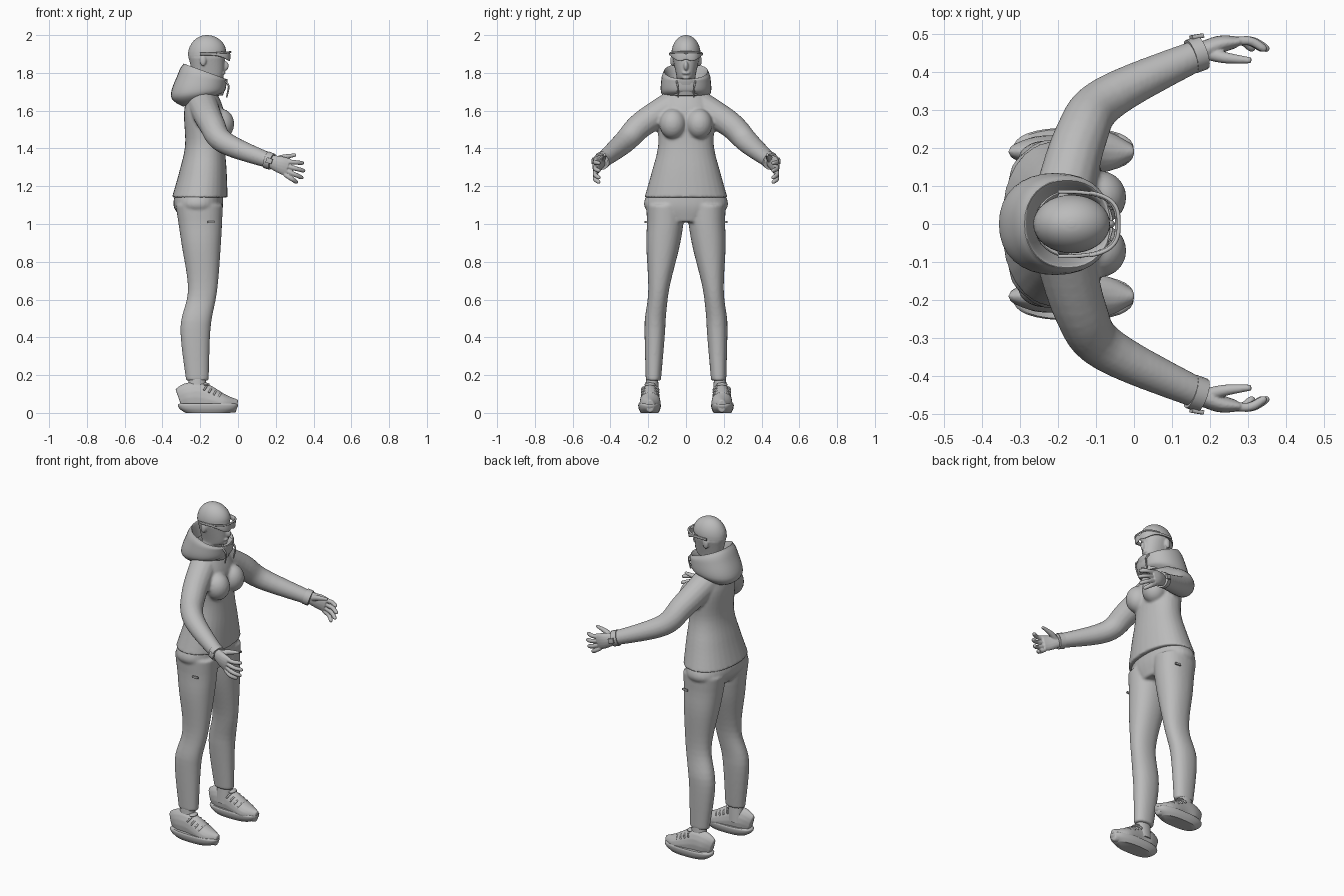
import bpy, bmesh, math
from mathutils import Vector, Matrix

cube = bpy.data.objects.get("Cube")
if cube:
    bpy.data.objects.remove(cube)

grey = bpy.data.materials.new("plain_grey")
grey.use_nodes = True
colour = (0.5, 0.5, 0.5, 1)
grey.diffuse_color = colour
grey.node_tree.nodes["Principled BSDF"].inputs["Base Color"].default_value = colour


def spline(rows, steps=6):
    """Catmull-Rom through rows of numbers."""
    result = []
    last = len(rows) - 1
    for i in range(last):
        before, start, end, after = (rows[max(i - 1, 0)], rows[i], rows[i + 1], rows[min(i + 2, last)])
        for k in range(steps):
            t = k / steps
            result.append([q + t / 2 * (r - p + t * (2*p - 5*q + 4*r - s + t * (3*q - p - 3*r + s)))
                           for p, q, r, s in zip(before, start, end, after)])
    return result + [list(rows[-1])]


def superellipse(power, count=32):
    points = []
    for i in range(count):
        angle = math.tau * i / count
        points.append([math.copysign(abs(value) ** (2 / power), value)
                       for value in (math.cos(angle), math.sin(angle))])
    return points


def skin(bm, loops):
    """Closed skin over a run of vertex loops."""
    rings = [[bm.verts.new(point) for point in loop] for loop in loops]
    faces = [bm.faces.new(rings[0]), bm.faces.new(rings[-1])]
    for lower, upper in zip(rings, rings[1:]):
        for i in range(len(lower)):
            faces.append(bm.faces.new((lower[i - 1], lower[i], upper[i], upper[i - 1])))
    bmesh.ops.recalc_face_normals(bm, faces=faces)


def stack(bm, rows, power=2.2, middle=0):
    """Level rings about y = middle: height, back, front, half width, slope."""
    loops = []
    for height, back, front, half_width, slope in spline([(*row, 0)[:5] for row in rows]):
        centre, half_depth = (back + front) / 2, (front - back) / 2
        loops.append([(centre + half_depth * c, middle + half_width * s, height + slope * half_depth * c)
                      for c, s in superellipse(power)])
    skin(bm, loops)


def tube(bm, rows, power=2):
    """Rings along a path: x, y, z, half thickness, half height."""
    path = spline([(*row, row[-1])[:5] for row in rows])
    loops = []
    for i, (x, y, z, thickness, height) in enumerate(path):
        following, previous = path[min(i + 1, len(path) - 1)], path[max(i - 1, 0)]
        along = Vector(following[:3]) - Vector(previous[:3])
        across = along.cross(Vector((0, 0, 1))).normalized()
        upward = across.cross(along).normalized()
        loops.append([Vector((x, y, z)) + across * c * thickness + upward * s * height
                      for c, s in superellipse(power, 16)])
    skin(bm, loops)


def ball(bm, centre, radii):
    bmesh.ops.create_uvsphere(bm, u_segments=24, v_segments=16, radius=1,
                              matrix=Matrix.Translation(centre) @ Matrix.Diagonal((*radii, 1)))


def part(name, bm, mirror=False, voxel=None):
    """Finish a part, optionally mirrored and with its pieces blended."""
    mesh = bpy.data.meshes.new(name)
    bm.to_mesh(mesh)
    bm.free()
    mesh.materials.append(grey)
    mesh.shade_smooth()
    mesh.set_sharp_from_angle(angle=math.radians(50))
    obj = bpy.data.objects.new(name, mesh)
    bpy.context.scene.collection.objects.link(obj)
    if mirror:
        modifier = obj.modifiers.new("Mirror", 'MIRROR')
        modifier.use_axis = (False, True, False)
        modifier.use_mirror_merge = False
    if voxel:
        modifier = obj.modifiers.new("Blend", 'REMESH')
        modifier.mode = 'VOXEL'
        modifier.voxel_size = voxel
        modifier.use_smooth_shade = True
        modifier = obj.modifiers.new("Soften", 'SMOOTH')
        modifier.factor = 0.5
        modifier.iterations = 4


# Jacket: body, bust and sleeves blended together
bm = bmesh.new()
stack(bm, [(1.14, -.35, -.055, .22), (1.28, -.31, -.06, .18), (1.42, -.28, -.07, .147),
           (1.6, -.285, -.075, .15), (1.73, -.25, -.13, .08)])
for side in (1, -1):
    ball(bm, (-.09, side * .07, 1.53), (.07, .07, .08))
    sleeve = [(-.19, .05, 1.64, .08), (-.14, .23, 1.53, .07), (-.07, .33, 1.43, .06), (.18, .45, 1.33, .04)]
    tube(bm, [(x, side * y, z, radius) for x, y, z, radius in sleeve])
part("jacket", bm, voxel=.008)

# Wrist straps with a tab
bm = bmesh.new()
tube(bm, [(.15, .44, 1.34, .046), (.18, .45, 1.33, .045)])
tube(bm, [(.15, .49, 1.34, .006, .014), (.18, .495, 1.33, .006, .014)], power=5)
part("wrist_strap", bm, mirror=True)

# Trousers: hips and two legs
bm = bmesh.new()
stack(bm, [(1.17, -.33, -.08, .2), (1.09, -.34, -.08, .22), (1.01, -.28, -.1, .12)])
for side in (1, -1):
    stack(bm, [(1.1, -.33, -.08, .1), (.9, -.3, -.09, .09), (.65, -.265, -.11, .055),
               (.45, -.305, -.145, .055), (.17, -.275, -.155, .04)], middle=side * .11)
# Lean each leg outwards towards the knee and ankle
for vert in bm.verts:
    if vert.co.z < 1:
        drop = min(1 - vert.co.z, .5)
        vert.co.y += math.copysign(drop * .1 + max(0, .6 - vert.co.z) * .03, vert.co.y)
part("trousers", bm, mirror=False, voxel=.008)

# Pocket tabs on the hips
bm = bmesh.new()
tube(bm, [(-.16, .214, 1.01, .006), (-.125, .21, 1.01, .006)], power=4)
part("hip_pocket_tab", bm, mirror=True)

# Ankles, shoe uppers, soles and laces
bm = bmesh.new()
stack(bm, [(.08, -.265, -.17, .04), (.2, -.26, -.17, .03)], middle=.18)
part("ankle", bm, mirror=True)

bm = bmesh.new()
tube(bm, [(x, .19, height / 2, half_width, height / 2) for x, height, half_width in
          [(-.31, .13, .02), (-.26, .16, .04), (-.19, .16, .045), (-.08, .1, .055), (-.005, .07, .02)]])
part("shoe_upper", bm, mirror=True, voxel=.005)

bm = bmesh.new()
stack(bm, [(height, inset - .318, -inset, .06 - inset / 3)
           for height, inset in [(0, .04), (.02, .01), (.04, 0), (.05, .01)]], power=2.5, middle=.193)
part("shoe_sole", bm, mirror=True)

bm = bmesh.new()
for i in range(4):
    arch = [math.pi * k / 6 for k in range(7)]
    tube(bm, [(-.18 + i * .025 + .015 * math.sin(a), .19 + .045 * math.cos(a),
               .12 - i * .013 + .025 * math.sin(a), .005) for a in arch])
ball(bm, (-.17, .19, .15), (.02, .03, .01))
part("shoe_laces", bm, mirror=True)

# Hands: palm, curled fingers in a fan, and thumb
bm = bmesh.new()
tube(bm, [(.15, .44, 1.34, .026, .03), (.22, .47, 1.315, .024, .045), (.265, .478, 1.3, .016, .048)])
for i, reach in enumerate([.1, .11, .105, .08]):
    pitch = .1 + .16 * i
    root = Vector((.247, .477, 1.332 - .023 * i))
    step = Vector((math.cos(pitch), 0, -math.sin(pitch))) * reach
    curl = Vector((0, .022, 0))
    tube(bm, [(*root, .012), (*(root + step * .55 + curl * .2), .012),
              (*(root + step * .9 - curl * .6), .011), (*(root + step - curl), .006)])
tube(bm, [(.19, .45, 1.335, .018), (.24, .437, 1.353, .015), (.308, .43, 1.366, .008)])
part("hand", bm, mirror=True, voxel=.0035)

# Hood lying round the neck, with an inner collar and cords
bm = bmesh.new()
stack(bm, [(1.65, -.29, -.1, .08, .3), (1.69, -.355, -.07, .13, .1), (1.77, -.32, -.06, .13, -.15),
           (1.8, -.295, -.06, .12, -.33), (1.8, -.28, -.07, .11, -.33), (1.7, -.25, -.1, .08)])
part("hood", bm)

bm = bmesh.new()
stack(bm, [(1.68, -.26, -.08, .08), (1.76, -.26, -.055, .09), (1.76, -.25, -.066, .08), (1.7, -.24, -.09, .06)])
part("collar", bm)

bm = bmesh.new()
tube(bm, [(-.07, .05, 1.76, .004), (-.05, .045, 1.73, .005), (-.06, .04, 1.67, .004)])
part("hood_cord", bm, mirror=True)

# Head: neck and jaw, skull, nose, lips, chin and ears
bm = bmesh.new()
stack(bm, [(1.66, -.24, -.13, .05), (1.75, -.235, -.12, .05), (1.78, -.24, -.08, .05), (1.88, -.26, -.07, .072)])
ball(bm, (-.165, 0, 1.9), (.1, .073, .095))
ball(bm, (-.066, 0, 1.837), (.017, .012, .025))
ball(bm, (-.078, 0, 1.8), (.012, .022, .01))
ball(bm, (-.09, 0, 1.775), (.014, .02, .012))
for side in (1, -1):
    ball(bm, (-.185, side * .073, 1.865), (.017, .01, .03))
part("head", bm, voxel=.0045)

# Close-fitting domed cap, lower at the back
bm = bmesh.new()
dome = [(math.cos(a), math.sin(a)) for a in [math.pi * i / 17 for i in range(9)]]
stack(bm, [(1.9 + .1 * rise, -.165 - .1 * spread, -.165 + .102 * spread, .077 * spread, .1 - .1 * rise)
           for spread, rise in dome], power=2)
part("cap", bm)

# Wraparound glasses: lens and side arms in one band, with a brow rim
arc = sorted([point for point in superellipse(3, 48) if point[0] > -.01], key=lambda point: point[1])
bm = bmesh.new()
tube(bm, [(-.2 + .155 * c, .085 * s, 1.9 - .014 * c ** 4, .005,
           .007 + .02 * c ** 4 - .012 * (1 - abs(s)) ** 4) for c, s in arc], power=3)
part("glasses", bm)

bm = bmesh.new()
tube(bm, [(-.2 + .16 * c, .087 * s, 1.9 + .01 * c, .005) for c, s in arc if c > .5])
part("glasses_rim", bm)
